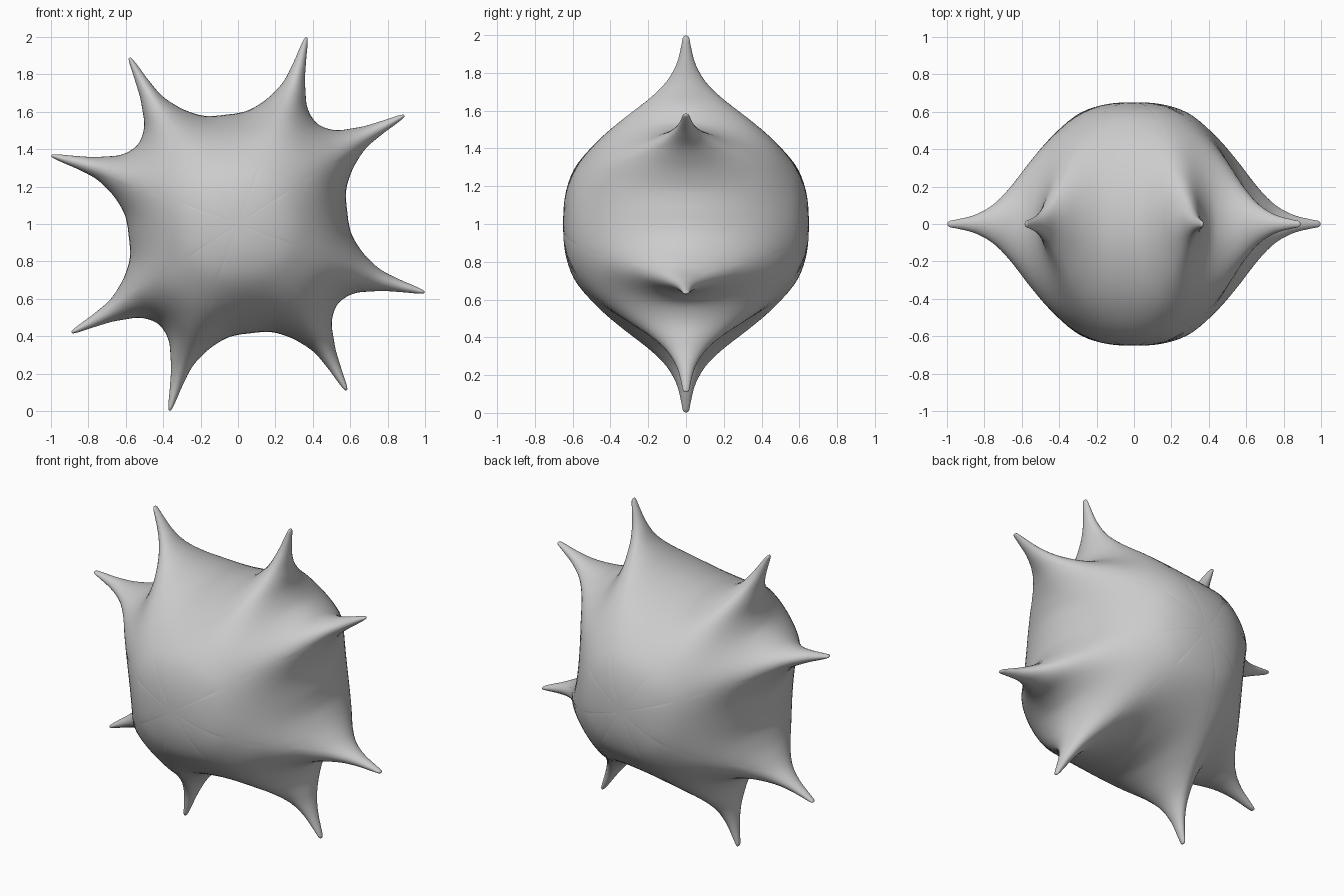
import bpy, bmesh
from math import sin, cos, pi, radians, atan2, hypot, sqrt

if "Cube" in bpy.data.objects:
    bpy.data.objects.remove(bpy.data.objects["Cube"])

RINGS, SUB = 26, 4

# Half of one repeating quarter of the outline: (degrees from corner axis, radius)
HALF = [(0, .684), (4.8, .70), (8.7, .738), (11.7, .80), (13.9, .86), (16, .953),
        (17.6, 1.045), (18.4, 1.062), (18.9, 1.045), (19.25, .98), (19.6, .907),
        (20.7, .804), (23.4, .725), (27.3, .662), (33, .612), (39, .592), (45, .588)]
# Half thickness along a spike ridge at radius 0, 0.1, 0.2 ...
RIDGE = [.65, .647, .63, .595, .53, .445, .335, .21, .11, .052, .026, .012, .005]


def spline(a, b, c, d, t):
    return .5 * (2*b + (c-a)*t + (2*a-5*b+4*c-d)*t*t + (3*b-a-3*c+d)*t**3)


def ridge(r):
    i = int(r * 10)
    a = RIDGE[abs(i-1)]
    return spline(a, RIDGE[i], RIDGE[i+1], RIDGE[i+2], r*10 - i)


# Smooth half outline, mirrored at both ends
ext = [(-HALF[1][0], HALF[1][1])] + HALF + [(90 - HALF[-2][0], HALF[-2][1])]
half = []
for n in range(1, len(ext) - 2):
    for k in range(SUB):
        half.append(tuple(spline(*[ext[n+o][c] for o in (-1, 0, 1, 2)], k / SUB) for c in (0, 1)))
half.append(HALF[-1])
m = len(half) - 1

# Whole outline: (angle, radius, index in half outline)
loop = []
for q in range(4):
    for j in range(-m, m):
        a, r = half[abs(j)]
        loop.append((radians(90*q + (a if j >= 0 else -a)), r, abs(j)))
outline = [(r*cos(a), r*sin(a)) for a, r, _ in loop]


def inflate(x, y):
    """Soft dome over the outline: zero at its edge, tall far from it."""
    total = 0
    px, py = outline[-1][0] - x, outline[-1][1] - y
    for ox, oy in outline:
        qx, qy = ox - x, oy - y
        cr = abs(px*qy - py*qx)
        ln = hypot(qx-px, qy-py)
        if cr > 1e-9:
            total += atan2(cr, px*qx + py*qy) * ln / cr
        else:
            total += ln / max(hypot(px, py) * hypot(qx, qy), 1e-9)
        px, py = qx, qy
    return sqrt(1 / total)


def thickness(a, r):
    rc = min(r, 1.045)
    s = radians(14.8 + (rc - .7) * 10)          # angle of the spike's middle line
    return ridge(rc) * inflate(r*cos(a), r*sin(a)) / inflate(rc*cos(s), rc*sin(s))


# Heights for the half outline, ring by ring towards the centre
scale = [cos(i / RINGS * pi / 2) for i in range(RINGS)]
height = [[0 if i == 0 else thickness(radians(a), r * scale[i]) for i in range(RINGS)]
          for a, r in half]

# Spiked body: front and back shells sharing the outline
bm = bmesh.new()
TURN = radians(51.5)


def ring(i, side):
    return [bm.verts.new((r*scale[i]*cos(a+TURN), side*height[h][i], 1 + r*scale[i]*sin(a+TURN)))
            for a, r, h in loop]


rim = ring(0, 1)
count = len(loop)
for side in (-1, 1):
    prev = rim
    for i in range(1, RINGS):
        cur = ring(i, side)
        for j in range(count):
            k = (j + 1) % count
            bm.faces.new((prev[j], prev[k], cur[k], cur[j]))
        prev = cur
    pole = bm.verts.new((0, side * RIDGE[0], 1))
    for j in range(count):
        bm.faces.new((prev[j], prev[(j + 1) % count], pole))
bmesh.ops.recalc_face_normals(bm, faces=bm.faces)
for f in bm.faces:
    f.smooth = True
mesh = bpy.data.meshes.new("spiked_body")
bm.to_mesh(mesh)
bm.free()
bpy.context.collection.objects.link(bpy.data.objects.new("spiked_body", mesh))
